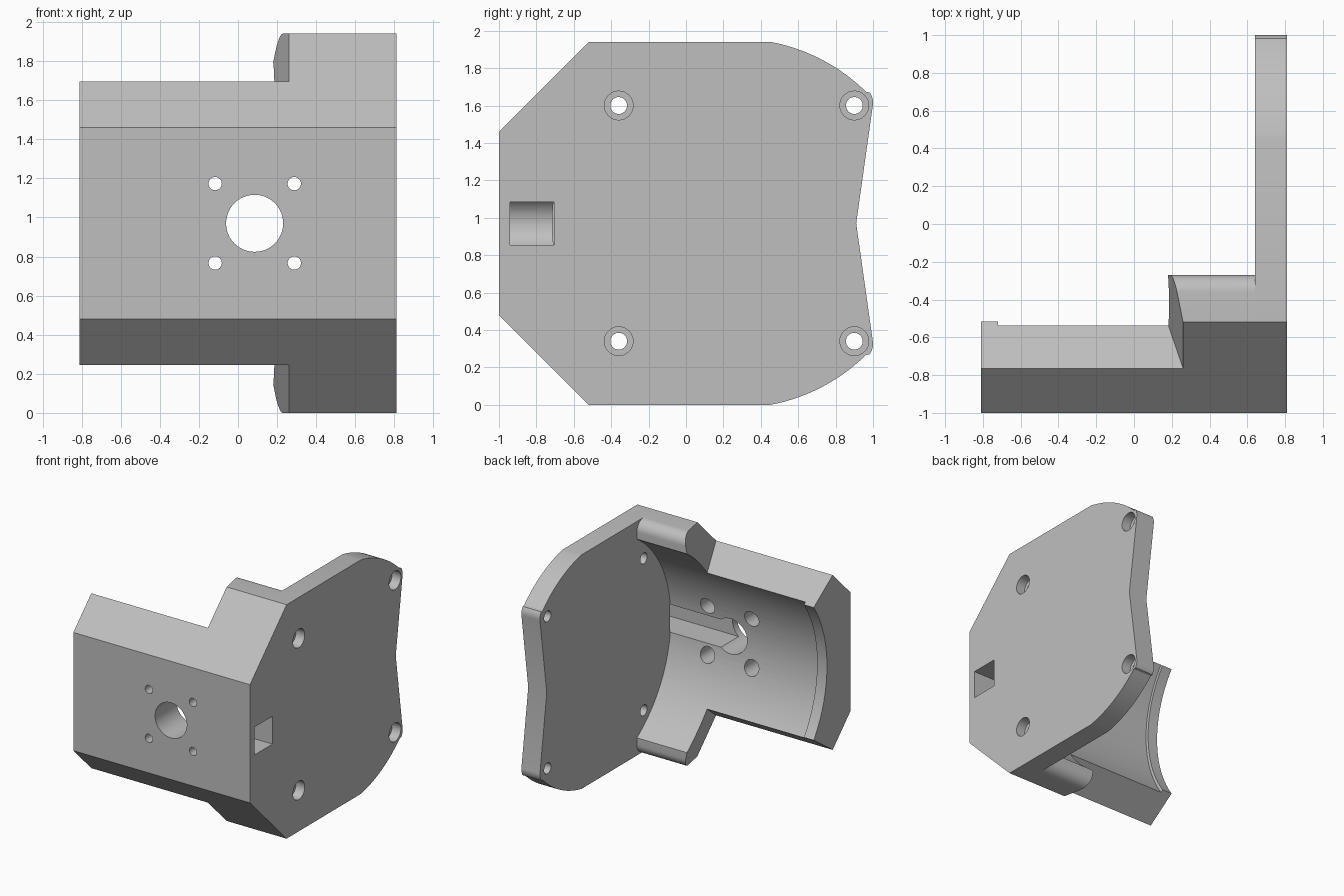
import bpy, bmesh, math

cube = bpy.data.objects.get("Cube")
if cube:
    bpy.data.objects.remove(cube, do_unlink=True)

MID = 0.97            # height of the symmetry plane
CY = 0.27             # bore axis, y
BORE = 0.985

grey = bpy.data.materials.new("light grey")
grey.use_nodes = True
grey.diffuse_color = (0.52, 0.52, 0.52, 1)
grey.node_tree.nodes["Principled BSDF"].inputs["Base Color"].default_value = (0.52, 0.52, 0.52, 1)


def prism(name, pts, a, b, axis="x"):
    """Extrude a profile from a to b; b may be a function of the profile point."""
    end = b if callable(b) else (lambda p: b)
    place = (lambda p, t: (t, p[0], p[1])) if axis == "x" else (lambda p, t: (p[0], t, p[1]))
    bm = bmesh.new()
    lo = [bm.verts.new(place(p, a)) for p in pts]
    hi = [bm.verts.new(place(p, end(p))) for p in pts]
    bm.faces.new(lo)
    bm.faces.new(hi)
    n = len(pts)
    for i in range(n):
        j = (i + 1) % n
        bm.faces.new((lo[i], lo[j], hi[j], hi[i]))
    bmesh.ops.recalc_face_normals(bm, faces=bm.faces)
    mesh = bpy.data.meshes.new(name)
    bm.to_mesh(mesh)
    bm.free()
    mesh.materials.append(grey)
    obj = bpy.data.objects.new(name, mesh)
    bpy.context.scene.collection.objects.link(obj)
    return obj


def arc(cx, cz, r, start, stop, n):
    angles = [math.radians(start + (stop - start) * i / n) for i in range(n + 1)]
    return [(cx + r * math.cos(t), cz + r * math.sin(t)) for t in angles]


def circle(cx, cz, r, n=32):
    return arc(cx, cz, r, 0, 360, n)[:-1]


def flip(pts):
    return [(y, 2 * MID - z) for y, z in pts]


def symmetric(upper):
    """Close an upper half profile with its mirror image."""
    return upper + flip(upper)[::-1]


helpers = []


def combine(target, tool, operation="DIFFERENCE"):
    mod = target.modifiers.new(tool.name, "BOOLEAN")
    mod.operation = operation
    mod.solver = "EXACT"
    mod.object = tool
    tool.hide_render = True
    helpers.append(tool)


# Chamfered motor body and end plate outlines
chamfer = [(-1, 1.46), (-0.52, 1.94)]
body = prism("motor_bracket", symmetric(chamfer + arc(-0.36, 1.85, 0.09, 90, 0, 10)), -0.81, 0.7)
plate_top = (chamfer + arc(CY, MID, 0.987, 79.4, 45.5, 20)
             + arc(0.905, 1.615, 0.095, 35, -6, 6))
plate = prism("end_plate", symmetric(plate_top) + [(0.91, MID)], 0.64, 0.81)
# the waist point belongs between the mirrored halves
bpy.data.objects.remove(plate, do_unlink=True)
plate = prism("end_plate", plate_top + [(0.91, MID)] + flip(plate_top)[::-1], 0.64, 0.81)

# Bore with a narrow lip at the open end
combine(body, prism("bore_cut", circle(CY, MID, BORE, 128), -0.72, 0.75))
combine(body, prism("lip_cut", circle(CY, MID, 0.96, 128), -0.9, -0.6))


# Radial trims that leave sloped ends on the two shoulders
def slope(p):
    z = MID + abs(p[1] - MID)
    return 0.26 - 0.285 * (2.46 - z + p[0]) / math.sqrt(2)


wedge = [(0.1, 1.089), (-1.1, 1.929), (-1.1, 2.3), (0.1, 2.3)]
combine(body, prism("upper_trim", wedge, -0.9, slope))
combine(body, prism("lower_trim", flip(wedge), -0.9, slope))

# Join the end plate
combine(body, plate, "UNION")

# Cable slot and shaft hole
slot = [(-0.94, 0.855), (-0.705, 0.855), (-0.705, 1.085), (-0.94, 1.085)]
combine(body, prism("slot_cut", slot, 0.085, 0.9))
combine(body, prism("shaft_hole", circle(0.085, MID, 0.146, 48), -1.1, -0.5, "y"))

# Motor screw holes, widened on the inside
for x in (-0.117, 0.288):
    for z in (MID - 0.203, MID + 0.203):
        combine(body, prism("screw_hole", circle(x, z, 0.034), -1.1, -0.8, "y"))
        combine(body, prism("screw_recess", circle(x, z, 0.065), -0.9, -0.5, "y"))

# Plate screw holes, widened on the outside
for y in (-0.36, 0.9):
    for z in (MID - 0.63, MID + 0.63):
        combine(body, prism("plate_hole", circle(y, z, 0.045), 0.5, 0.9))
        combine(body, prism("plate_recess", circle(y, z, 0.077), 0.73, 0.9))

# Bake the cuts and shade
graph = bpy.context.evaluated_depsgraph_get()
mesh = bpy.data.meshes.new_from_object(body.evaluated_get(graph))
body.modifiers.clear()
body.data = mesh
for h in helpers:
    bpy.data.objects.remove(h, do_unlink=True)
bpy.ops.object.select_all(action="DESELECT")
body.select_set(True)
bpy.context.view_layer.objects.active = body
bpy.ops.object.shade_smooth_by_angle(angle=math.radians(30))
